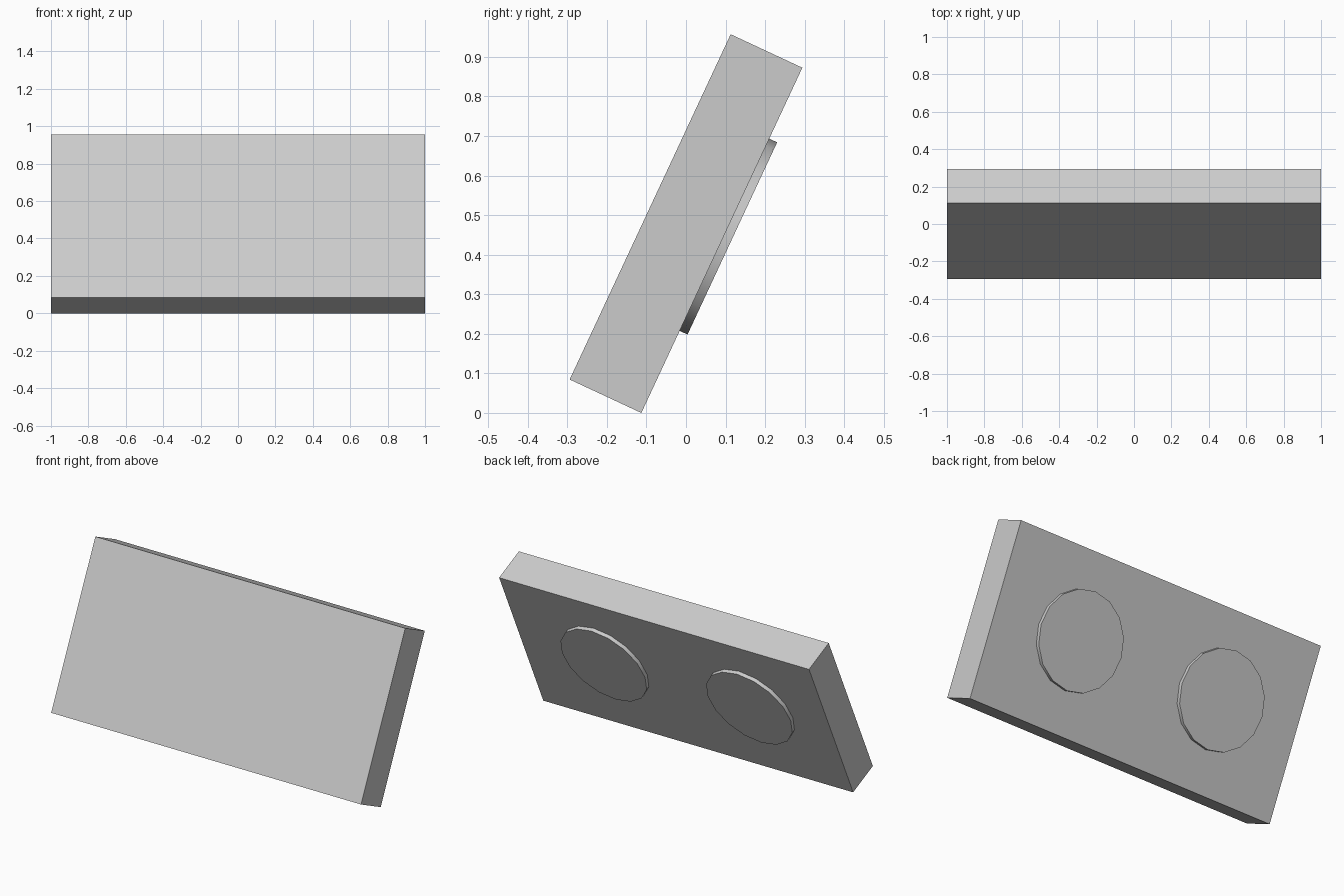
import bpy
from math import radians, pi
from mathutils import Matrix, Vector

if "Cube" in bpy.data.objects:
    bpy.data.objects.remove(bpy.data.objects["Cube"])

# Local frame: x along the slab, y through its thickness, z up its height
TILT, LENGTH, THICK, HEIGHT = radians(-25), 2.0, 0.2, 0.963
frame = Matrix.Translation((0, 0, 0.4785)) @ Matrix.Rotation(TILT, 4, 'X')

# Leaning slab
bpy.ops.mesh.primitive_cube_add(size=1)
slab = bpy.context.object
slab.name = "leaning_slab"
slab.data.transform(frame @ Matrix.Diagonal((LENGTH, THICK, HEIGHT, 1)))


# Shallow round pads on the back face, with their base just inside the slab
def pad(name, x):
    depth, sunk, up = 0.032, 0.01, 0.0155
    bpy.ops.mesh.primitive_cylinder_add(vertices=16, radius=0.268, depth=depth)
    ob = bpy.context.object
    ob.name = name
    place = Matrix.Translation((x, THICK / 2 - sunk + depth / 2, up))
    ob.data.transform(frame @ place @ Matrix.Rotation(-pi / 2, 4, 'X'))
    bpy.ops.object.shade_smooth_by_angle(angle=radians(30))


pad("pad_right", 0.45)
pad("pad_left", -0.49)
